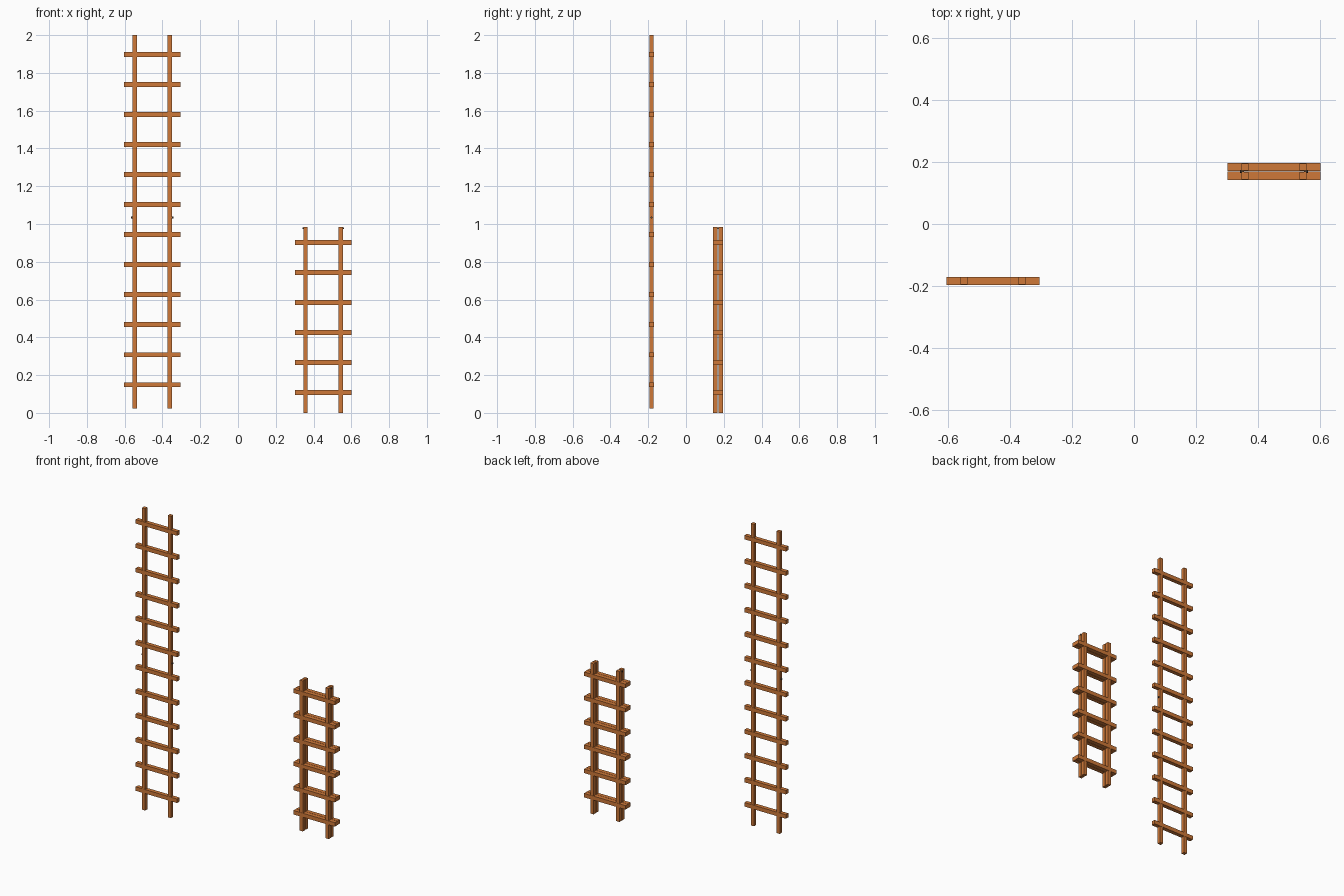
import bpy, bmesh, math
from mathutils import Matrix, Vector

if "Cube" in bpy.data.objects:
    bpy.data.objects.remove(bpy.data.objects["Cube"])

wood = bpy.data.materials.new("orange_wood")
wood.diffuse_color = (0.62, 0.19, 0.04, 1)
wood.use_nodes = True
wood.node_tree.nodes["Principled BSDF"].inputs["Base Color"].default_value = wood.diffuse_color
metal = bpy.data.materials.new("dark_metal")
metal.diffuse_color = (0.10, 0.07, 0.05, 1)
metal.use_nodes = True
metal.node_tree.nodes["Principled BSDF"].inputs["Base Color"].default_value = metal.diffuse_color

RAIL = 0.023      # square rail section
RUNG = 0.026      # square rung section, slightly proud of the rails
PITCH = 0.159     # rung spacing
HALF_GAP = 0.0935 # rail offset from the ladder centre


def finish(name, bm, mat):
    mesh = bpy.data.meshes.new(name)
    bm.to_mesh(mesh)
    bm.free()
    mesh.materials.append(mat)
    obj = bpy.data.objects.new(name, mesh)
    bpy.context.collection.objects.link(obj)
    return obj


def box(name, centre, size):
    bm = bmesh.new()
    bmesh.ops.create_cube(bm, size=1, matrix=Matrix.Translation(centre) @ Matrix.Diagonal((*size, 1)))
    return finish(name, bm, wood)


def hinge_pin(name, centre, length, radius=0.005):
    bm = bmesh.new()
    m = Matrix.Translation(centre) @ Matrix.Rotation(math.pi / 2, 4, 'Y')
    bmesh.ops.create_cone(bm, cap_ends=True, segments=10, radius1=radius,
                          radius2=radius, depth=length, matrix=m)
    return finish(name, bm, metal)


def ladder_section(name, x, y, z0, z1, first_rung, count):
    # two upright rails
    for side in (-1, 1):
        box(name + "_rail", (x + side * HALF_GAP, y, (z0 + z1) / 2), (RAIL, RAIL, z1 - z0))
    # evenly spaced rungs passing through the rails
    rung = box(name + "_rungs", (x, y, first_rung), (0.30, RUNG, RUNG))
    arr = rung.modifiers.new("repeat", 'ARRAY')
    arr.count = count
    arr.use_relative_offset = False
    arr.use_constant_offset = True
    arr.constant_offset_displace = (0, 0, PITCH)


# unfolded ladder: two sections end to end
ladder_section("open_lower", -0.454, -0.183, 0.024, 1.012, 0.149, 6)
ladder_section("open_upper", -0.454, -0.183, 1.012, 2.0, 0.149 + 6 * PITCH, 6)

# folded ladder: two sections back to back
ladder_section("folded_front", 0.451, 0.1555, 0.0, 0.985, 0.107, 6)
ladder_section("folded_back", 0.451, 0.1835, 0.0, 0.985, 0.107, 6)

# small hinge pins on the outer side of each rail
for side in (-1, 1):
    hinge_pin("open_hinge_pin", (-0.454 + side * 0.107, -0.183, 1.035), 0.012)
    hinge_pin("folded_hinge_pin", (0.451 + side * 0.103, 0.1695, 0.977), 0.014)
